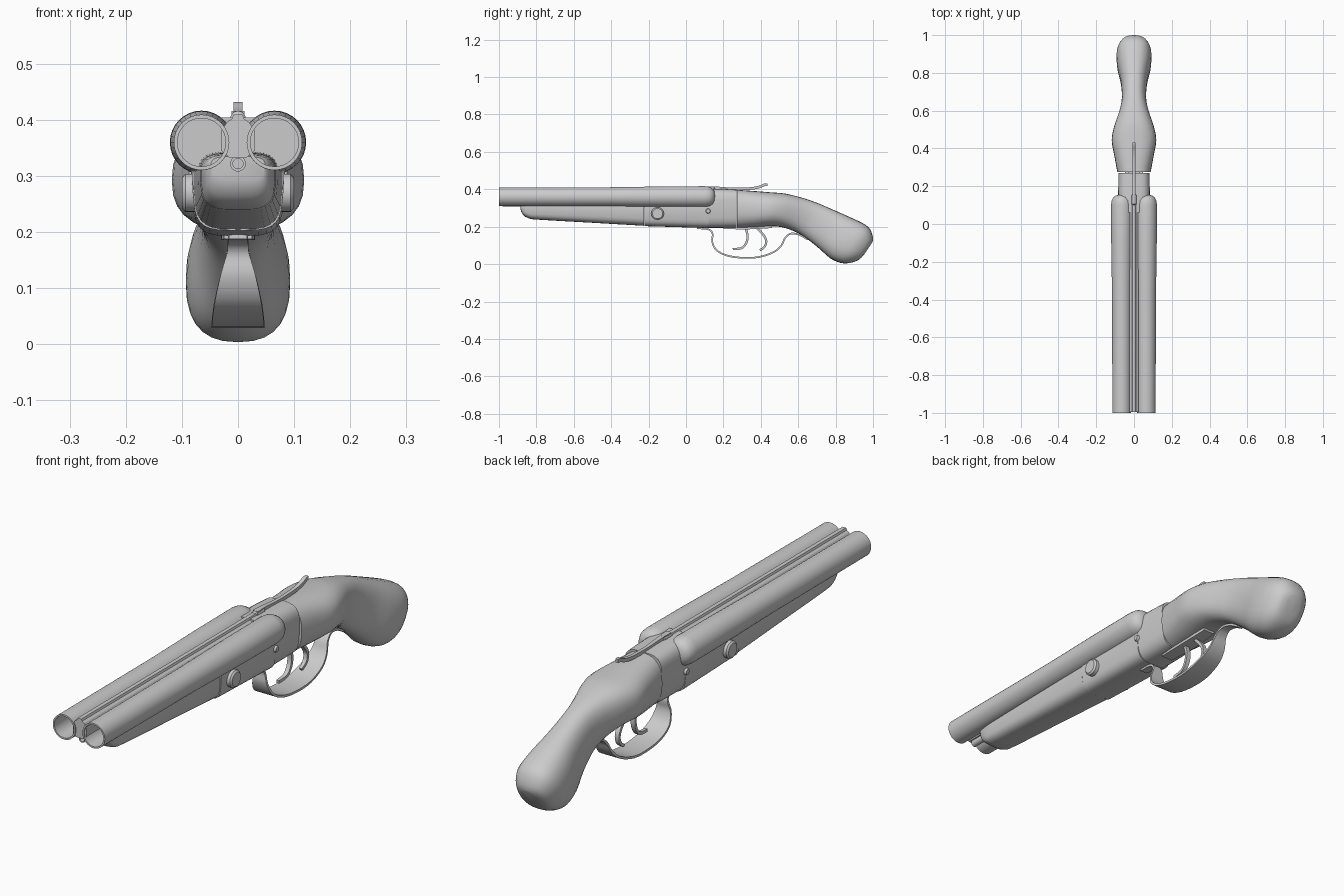
import bpy, bmesh
from math import sin, cos, pi, copysign, radians
from mathutils import Vector

if "Cube" in bpy.data.objects:
    bpy.data.objects.remove(bpy.data.objects["Cube"])


def skin(name, rings, angle=35):
    """Bridge a list of equal rings into a capped solid."""
    bm = bmesh.new()
    vs = [[bm.verts.new(p) for p in r] for r in rings]
    n = len(rings[0])
    for a, b in zip(vs, vs[1:]):
        for i in range(n):
            j = (i + 1) % n
            bm.faces.new((a[i], a[j], b[j], b[i]))
    bm.faces.new(vs[0])
    bm.faces.new(vs[-1])
    bmesh.ops.recalc_face_normals(bm, faces=bm.faces)
    me = bpy.data.meshes.new(name)
    bm.to_mesh(me)
    bm.free()
    ob = bpy.data.objects.new(name, me)
    bpy.context.collection.objects.link(ob)
    bpy.ops.object.select_all(action='DESELECT')
    ob.select_set(True)
    bpy.context.view_layer.objects.active = ob
    bpy.ops.object.shade_smooth_by_angle(angle=radians(angle))
    return ob


def spline(pts, sub):
    """Catmull-Rom through points of any dimension."""
    out = []
    for i in range(len(pts) - 1):
        p0, p1 = pts[max(i - 1, 0)], pts[i]
        p2, p3 = pts[i + 1], pts[min(i + 2, len(pts) - 1)]
        for k in range(sub):
            t = k / sub
            out.append([0.5 * (2 * b + (c - a) * t + (2 * a - 5 * b + 4 * c - d) * t * t
                               + (3 * b - a - 3 * c + d) * t ** 3)
                        for a, b, c, d in zip(p0, p1, p2, p3)])
    return out + [list(pts[-1])]


def loft(name, stations, power=2.5, taper=0.0, n=28, sub=1):
    """Stations: top y, top z, bottom y, bottom z, half width."""
    rings = []
    for yt, zt, yb, zb, w in spline(stations, sub):
        ring = []
        for i in range(n):
            a = 2 * pi * i / n
            c, s = (copysign(abs(f) ** (2 / power), f) for f in (cos(a), sin(a)))
            t = (s + 1) / 2
            ring.append((w * c * (1 - taper * (1 - t)), yb + (yt - yb) * t, zb + (zt - zb) * t))
        rings.append(ring)
    return skin(name, rings)


def lathe(name, profile, x, z, n=32):
    """Turn (y, radius) pairs around a lengthwise axis."""
    return skin(name, [[(x + r * cos(2 * pi * i / n), y, z + r * sin(2 * pi * i / n))
                        for i in range(n)] for y, r in profile])


def ribbon(name, pts, thick, sub=4):
    """Sweep a flat strip along (y, z, half width) points."""
    p = spline(pts, sub)
    rings = []
    for i, (y, z, w) in enumerate(p):
        a, b = p[max(i - 1, 0)], p[min(i + 1, len(p) - 1)]
        d = Vector((b[0] - a[0], b[1] - a[1])).normalized() * thick / 2
        rings.append([(-w, y - d.y, z + d.x), (w, y - d.y, z + d.x),
                      (w, y + d.y, z - d.x), (-w, y + d.y, z - d.x)])
    return skin(name, rings, 40)


def pin(name, y, z, r, x, n=24):
    """Cross pin with slightly bevelled heads."""
    return skin(name, [[(px, y + pr * cos(2 * pi * i / n), z + pr * sin(2 * pi * i / n))
                        for i in range(n)]
                       for px, pr in ((-x, r * .8), (-x + .006, r), (x - .006, r), (x, r * .8))])


# Barrels: hollow muzzle, thicker rounded breech
barrel = [(-.65, .043), (-1, .043), (-1, .0495), (-.4, .051), (-.1, .0555), (.1, .0565),
          (.125, .053), (.142, .044), (.151, .03), (.155, .012)]
for side, x in (("left", -.065), ("right", .065)):
    lathe(side + "_barrel", barrel, x, .36)

# Rib joining the barrels, and tube beneath
half = [(.008, .41), (.011, .402), (.02, .396), (.03, .38), (.03, .345), (.014, .332)]
section = half + [(-x, z) for x, z in reversed(half)]
skin("barrel_rib", [[(x, y, z) for x, z in section] for y in (-.995, .13)], 20)
lathe("lower_tube", [(-.9, .009), (-.98, .009), (-.98, .014), (-.2, .014)], 0, .322, 20)

# Wooden fore-end
loft("fore_end", [(-.885, .335, -.885, .293, .05), (-.873, .338, -.873, .265, .06),
                  (-.84, .34, -.84, .244, .067), (-.78, .342, -.78, .237, .071),
                  (-.5, .345, -.5, .221, .077), (-.225, .345, -.225, .205, .083)],
     power=3.6, taper=.1, sub=2)

# Receiver: low part under the barrels, tall part behind them
loft("receiver_front", [(-.222, .345, -.222, .203, .086), (.12, .35, .12, .193, .088)],
     power=4, taper=.12)
loft("receiver_rear", [(.06, .405, .06, .194, .088), (.2, .402, .2, .194, .087),
                       (.27, .398, .27, .196, .086)], power=3.6, taper=.1)
pin("hinge_pin", -.152, .27, .034, .1)
pin("small_pin", .118, .284, .013, .091)

# Stock with curved pistol grip
loft("grip_stock", [(.274, .397, .274, .194, .088), (.36, .391, .36, .196, .104),
                    (.45, .384, .44, .202, .118), (.53, .377, .51, .198, .104),
                    (.62, .355, .58, .175, .077), (.70, .328, .64, .14, .064),
                    (.80, .285, .71, .085, .071), (.89, .245, .77, .032, .088),
                    (.955, .213, .825, .007, .093), (.985, .185, .875, .006, .084),
                    (.999, .145, .925, .024, .062), (.998, .12, .955, .055, .03)],
     power=2.5, sub=3)

# Opening lever on top
ribbon("top_lever", [(.11, .409, .012), (.16, .408, .009), (.25, .402, .007), (.34, .404, .007),
                     (.39, .412, .008), (.42, .424, .008), (.435, .425, .006)], .014)
lathe("lever_pivot", [(.1, .008), (.105, .014), (.15, .014), (.158, .008)], 0, .402, 16)

# Trigger guard, wide at the bottom
ribbon("trigger_guard", [(.06, .192, .016), (.12, .186, .018), (.142, .162, .02),
                         (.14, .12, .032), (.163, .075, .042), (.22, .046, .046),
                         (.30, .034, .047), (.39, .038, .047), (.47, .065, .042),
                         (.51, .10, .034), (.53, .14, .025), (.56, .163, .02),
                         (.605, .157, .016), (.65, .132, .012)], .009)
# Triggers and their plate
ribbon("front_trigger", [(.315, .2, .008), (.328, .16, .009), (.325, .12, .009),
                         (.30, .087, .008), (.25, .08, .006)], .012)
ribbon("rear_trigger", [(.37, .2, .008), (.405, .167, .009), (.428, .13, .009),
                        (.422, .095, .008), (.395, .074, .006)], .012)
ribbon("trigger_plate", [(.2, .194, .025), (.33, .192, .03), (.46, .199, .025)], .012)
